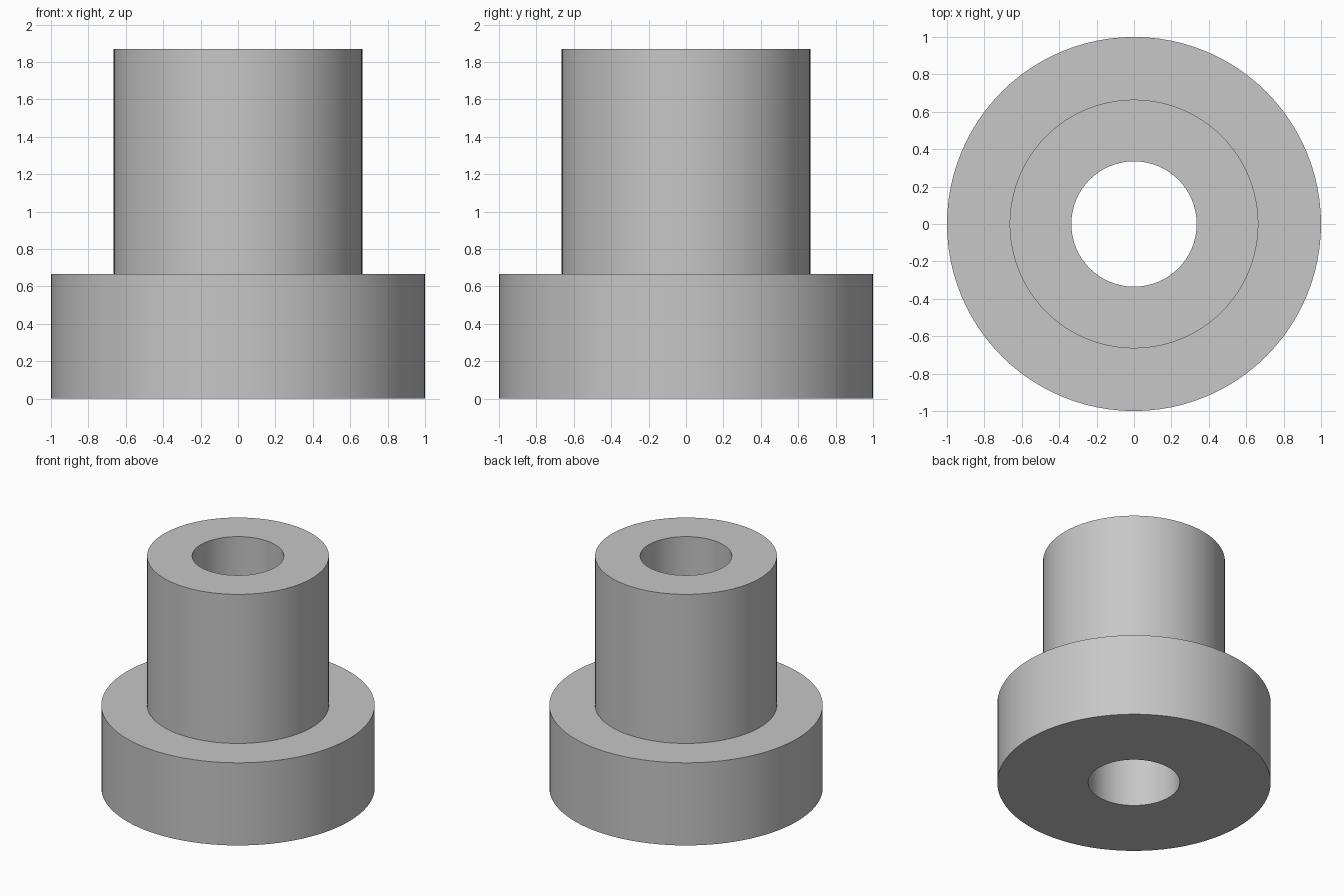
import bpy
import bmesh
from math import cos, sin, tau, radians

cube = bpy.data.objects.get("Cube")
if cube:
    bpy.data.objects.remove(cube, do_unlink=True)

# Plain grey material
GREY = (0.57, 0.57, 0.57, 1.0)
grey = bpy.data.materials.new("plain_grey")
grey.use_nodes = True
grey.diffuse_color = GREY
grey.node_tree.nodes["Principled BSDF"].inputs["Base Color"].default_value = GREY

# Main dimensions
SEGMENTS = 96
FLANGE_RADIUS, HUB_RADIUS, BORE_RADIUS = 1.0, 0.665, 0.335
FLANGE_TOP, HUB_TOP = 0.667, 1.87


def lathe(name, profile, material):
    """Turn a closed (radius, height) profile around the z axis."""
    bm = bmesh.new()
    rings = [
        [bm.verts.new((r * cos(tau * i / SEGMENTS), r * sin(tau * i / SEGMENTS), z))
         for i in range(SEGMENTS)]
        for r, z in profile
    ]
    for k, lower in enumerate(rings):
        upper = rings[(k + 1) % len(rings)]
        for i in range(SEGMENTS):
            j = (i + 1) % SEGMENTS
            bm.faces.new((lower[i], lower[j], upper[j], upper[i]))
    bmesh.ops.recalc_face_normals(bm, faces=bm.faces)
    mesh = bpy.data.meshes.new(name)
    bm.to_mesh(mesh)
    bm.free()
    mesh.materials.append(material)
    obj = bpy.data.objects.new(name, mesh)
    bpy.context.collection.objects.link(obj)
    return obj


# Flanged bushing: wide base, narrower hub and a through bore
bushing = lathe("flanged_bushing", [
    (BORE_RADIUS, 0),
    (FLANGE_RADIUS, 0),
    (FLANGE_RADIUS, FLANGE_TOP),
    (HUB_RADIUS, FLANGE_TOP),
    (HUB_RADIUS, HUB_TOP),
    (BORE_RADIUS, HUB_TOP),
], grey)

# Smooth walls with crisp rims
bpy.ops.object.select_all(action="DESELECT")
bushing.select_set(True)
bpy.context.view_layer.objects.active = bushing
bpy.ops.object.shade_smooth_by_angle(angle=radians(30))
